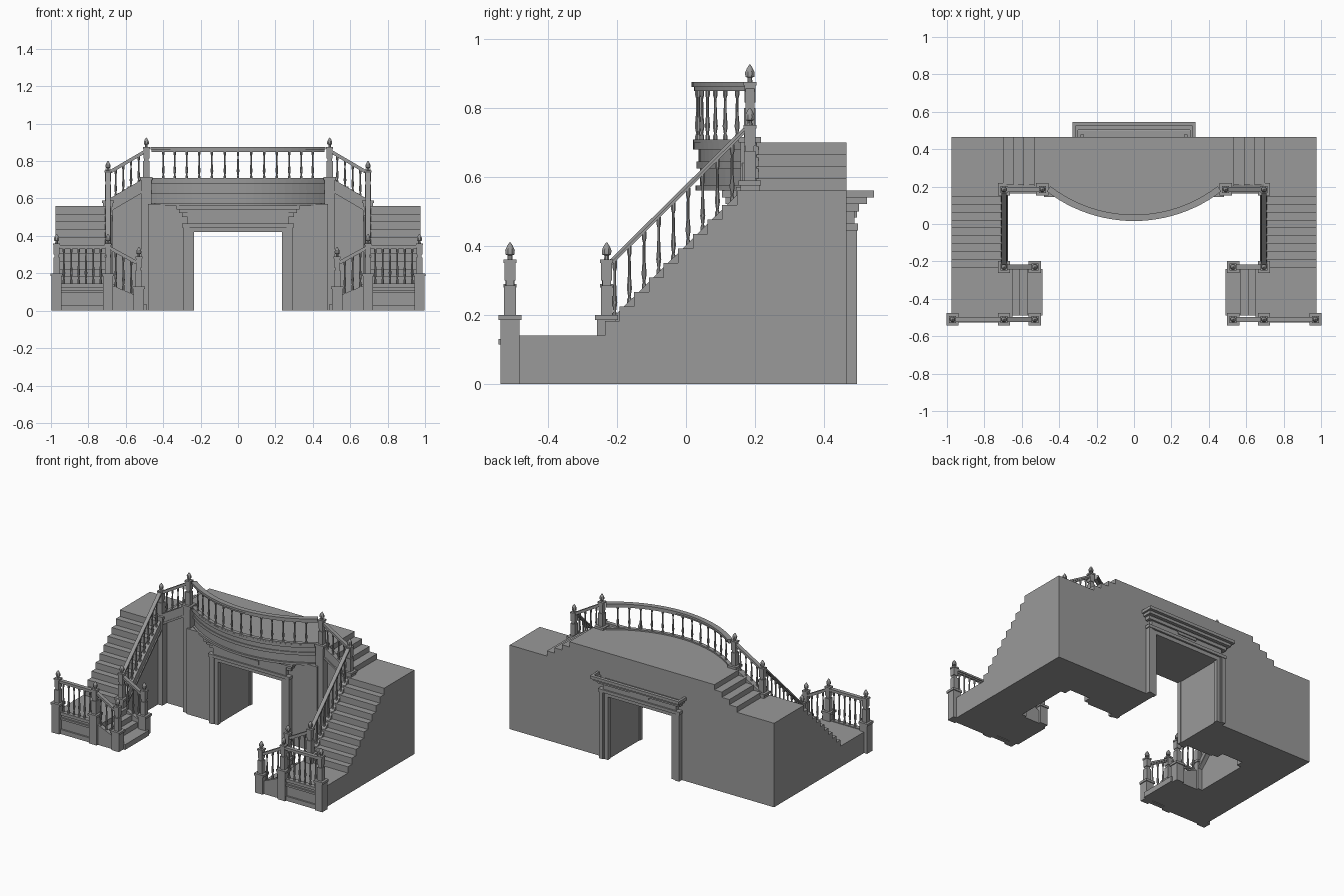
import bpy, bmesh, math
from mathutils import Vector

cube = bpy.data.objects.get("Cube")
if cube:
    bpy.data.objects.remove(cube, do_unlink=True)

stone = bpy.data.materials.new("grey_stone")
stone.use_nodes = True
GREY = (0.32, 0.32, 0.32, 1)
stone.diffuse_color = GREY
stone.node_tree.nodes["Principled BSDF"].inputs["Base Color"].default_value = GREY


def finish(name, bm, mirror=False, smooth=False):
    bmesh.ops.recalc_face_normals(bm, faces=bm.faces)
    me = bpy.data.meshes.new(name)
    bm.to_mesh(me)
    bm.free()
    me.materials.append(stone)
    ob = bpy.data.objects.new(name, me)
    bpy.context.collection.objects.link(ob)
    if mirror:
        mod = ob.modifiers.new("Mirror", "MIRROR")
        mod.use_mirror_merge = False
    if smooth:
        bpy.ops.object.select_all(action="DESELECT")
        ob.select_set(True)
        bpy.context.view_layer.objects.active = ob
        bpy.ops.object.shade_smooth_by_angle(angle=math.radians(40))
    return ob


def prism(bm, pts, axis, a, b):
    """Extrude a 2D outline along an axis from a to b."""
    place = {"x": lambda p, d: (d, p[0], p[1]),
             "y": lambda p, d: (p[0], d, p[1]),
             "z": lambda p, d: (p[0], p[1], d)}[axis]
    face = bm.faces.new([bm.verts.new(place(p, a)) for p in pts])
    res = bmesh.ops.extrude_face_region(bm, geom=[face], use_keep_orig=True)
    move = Vector(place((0, 0), b - a))
    bmesh.ops.translate(bm, vec=move, verts=[g for g in res["geom"] if isinstance(g, bmesh.types.BMVert)])


def box(bm, x0, x1, y0, y1, z0, z1):
    prism(bm, [(x0, y0), (x1, y0), (x1, y1), (x0, y1)], "z", z0, z1)


def strip(bm, path, w, h):
    """Rectangular bar swept along a path, kept upright."""
    path = [Vector(p) for p in path]
    rings = []
    for i, p in enumerate(path):
        t = path[min(i + 1, len(path) - 1)] - path[max(i - 1, 0)]
        side = Vector((-t.y, t.x, 0)).normalized() * w / 2
        up = Vector((0, 0, h / 2))
        rings.append([bm.verts.new(p + q) for q in (side + up, -side + up, -side - up, side - up)])
    for r, s in zip(rings, rings[1:]):
        for k in range(4):
            bm.faces.new((r[k], r[(k + 1) % 4], s[(k + 1) % 4], s[k]))
    bm.faces.new(rings[0])
    bm.faces.new(rings[-1])


def lathe(bm, x, y, z, height, profile, n=8):
    rings = [[bm.verts.new((x + r * math.cos(2 * math.pi * (k + .5) / n),
                            y + r * math.sin(2 * math.pi * (k + .5) / n), z + t * height))
              for k in range(n)] for t, r in profile]
    for r, s in zip(rings, rings[1:]):
        for k in range(n):
            bm.faces.new((r[k], r[(k + 1) % n], s[(k + 1) % n], s[k]))
    bm.faces.new(rings[0])
    bm.faces.new(rings[-1])


SPINDLE = [(0, .007), (.12, .007), (.16, .004), (.3, .008), (.5, .005), (.82, .004), (.88, .007), (1, .007)]
FINIAL = [(0, .008), (.25, .007), (.3, .014), (.55, .015), (.8, .009), (1, .002)]
RISE, RUN = .042, .0425

# side wings: landing, main flight and upper landing
bm = bmesh.new()
profile = [(-.5, 0), (-.5, .14)]
for i in range(10):
    y = -.235 + RUN * i
    profile += [(y, .14 + RISE * i), (y, .14 + RISE * (i + 1))]
profile += [(.465, .56), (.465, 0)]
prism(bm, profile, "x", .70, .975)
box(bm, .65, .70, -.5, -.225, 0, .14)
finish("stair_wing", bm, True)

# short entry steps facing the middle
bm = bmesh.new()
profile = [(.655, 0), (.49, 0)]
for i, x in enumerate((.49, .57, .61, .65)):
    if i:
        profile.append((x, .035 * i))
    profile.append((x, .035 * (i + 1)))
profile.append((.655, .14))
prism(bm, profile, "y", -.49, -.24)
finish("entry_steps", bm, True)

# central block with upper steps and doorway
bm = bmesh.new()
half = [(.24, .42), (.24, 0), (.70, 0)]
for i, x in enumerate((.70, .645, .59, .535)):
    half += [(x, .56 + .035 * i), (x, .56 + .035 * (i + 1))]
prism(bm, half + [(-x, z) for x, z in reversed(half)], "y", .205, .465)
finish("central_block", bm)

bm = bmesh.new()
half = [(.24, .42), (.24, 0), (.48, 0), (.48, .57)]
prism(bm, half + [(-x, z) for x, z in reversed(half)], "y", .145, .21)
finish("front_wall", bm)

# bowed balcony built from stacked mouldings
ARC_Y, ARC_R = .783, .763


def arc(r, a, n):
    return [(r * math.sin(a * (2 * i / n - 1)), ARC_Y - r * math.cos(a * (2 * i / n - 1))) for i in range(n + 1)]


bm = bmesh.new()
for z0, z1, inset in ((.56, .575, .008), (.575, .625, .02), (.625, .645, .01), (.645, .68, .016), (.68, .70, 0)):
    prism(bm, arc(ARC_R - inset, .68, 24) + [(.5, .22), (-.5, .22)], "z", z0, z1)
finish("balcony", bm)

# posts: (x, y, foot height, lift)
POSTS = [(.97, -.51, 0, 0), (.695, -.51, 0, 0), (.53, -.51, 0, -.07),
         (.695, -.23, 0, 0), (.53, -.23, 0, -.07),
         (.695, .185, 0, .39), (.49, .185, 0, .515)]
bm = bmesh.new()
for x, y, foot, lift in POSTS:
    for hw, z0, z1 in ((.0275, foot, .185 + lift), (.033, .185 + lift, .2 + lift), (.012, .2 + lift, .31 + lift),
                       (.017, .2 + lift, .285 + lift), (.016, .3 + lift, .35 + lift), (.019, .35 + lift, .36 + lift)):
        box(bm, x - hw, x + hw, y - hw, y + hw, z0, z1)
finish("newel_posts", bm, True)
bm = bmesh.new()
for x, y, foot, lift in POSTS:
    lathe(bm, x, y, .36 + lift, .05, FINIAL)
finish("post_finials", bm, True, True)

# handrails with a narrow underrail
RAILS = [[(.97, -.51, .345), (.695, -.51, .345)],
         [(.695, -.51, .345), (.53, -.51, .255)],
         [(.695, -.23, .345), (.53, -.23, .255)],
         [(.695, -.23, .345), (.695, .185, .755)],
         [(.695, .185, .74), (.49, .185, .86)]]
bm = bmesh.new()
for path in RAILS:
    strip(bm, path, .026, .012)
    strip(bm, [(x, y, z - .009) for x, y, z in path], .014, .012)
finish("handrails", bm, True)
bm = bmesh.new()
curve = arc(.75, .655, 24)
strip(bm, [(x, y, .868) for x, y in curve], .034, .014)
strip(bm, [(x, y, .856) for x, y in curve], .02, .014)
strip(bm, [(x, y, .704) for x, y in curve], .024, .01)
finish("balcony_rail", bm)

# turned balusters
bm = bmesh.new()
for i in range(9):
    y, z = -.215 + RUN * (i + .2), .14 + RISE * (i + 1)
    lathe(bm, .695, y, z, .335 + .988 * (y + .23) - z, SPINDLE)
for i in range(1, 7):
    lathe(bm, .695 + .275 * i / 7, -.51, .14, .2, SPINDLE)
for i in range(1, 4):
    t = i / 4
    for y in (-.51, -.23):
        lathe(bm, .695 - .165 * t, y, .145 - .07 * t, .19 - .02 * t, SPINDLE)
for i in range(1, 5):
    t = i / 5
    lathe(bm, .695 - .205 * t, .185, .58 + .12 * t, .15, SPINDLE)
finish("stair_balusters", bm, True, True)
bm = bmesh.new()
for x, y in arc(.75, .655, 14)[1:-1]:
    lathe(bm, x, y, .70, .155, SPINDLE)
finish("balcony_balusters", bm, False, True)

# sloping stringers and landing wall bands
bm = bmesh.new()
strip(bm, [(.695, -.23, .145), (.695, .185, .555)], .03, .06)
strip(bm, [(.690, -.23, .12), (.690, .185, .53)], .034, .014)
strip(bm, [(.695, .19, .56), (.49, .19, .68)], .04, .07)
strip(bm, [(.695, .185, .53), (.49, .185, .65)], .045, .014)
for y in (-.51, -.23):
    prism(bm, [(.695, 0), (.695, .145), (.53, .075), (.53, 0)], "y", y - .014, y + .014)
finish("stringers", bm, True)
bm = bmesh.new()
box(bm, .695, .97, -.515, -.495, 0, .14)
for z0, z1 in ((0, .03), (.095, .108), (.125, .145)):
    box(bm, .695, .97, -.526, -.495, z0, z1)
finish("landing_front_wall", bm, True)

# door surrounds on both faces: wall plane and outward direction
for name, wall, d in (("back", .465, 1), ("front", .145, -1)):
    bm = bmesh.new()
    for s in (-1, 1):
        for x0, x1, depth, top in ((.235, .29, .022, .46), (.27, .295, .03, .455), (.26, .285, .026, .45)):
            box(bm, s * x0, s * x1, wall - d * .005, wall + d * depth, 0, top)
    box(bm, -.29, .29, wall - d * .005, wall + d * .022, .42, .46)
    box(bm, -.3, .3, wall - d * .005, wall + d * .034, .445, .465)
    box(bm, -.27, .27, wall - d * .005, wall + d * .024, .465, .53)
    box(bm, -.07, .07, wall, wall + d * .03, .483, .51)
    finish(name + "_door_frame", bm)
    # cornice open at the top
    bm = bmesh.new()
    reach = .08 if d > 0 else .04
    for k, z0, z1 in ((.45, .5, .522), (.75, .522, .54), (1, .54, .56)):
        x, y = .27 + .05 * k, wall + d * reach * k
        strip(bm, [(-x, wall, (z0 + z1) / 2), (-x, y, (z0 + z1) / 2)], .016, z1 - z0)
        strip(bm, [(x, wall, (z0 + z1) / 2), (x, y, (z0 + z1) / 2)], .016, z1 - z0)
        box(bm, -x - .008, x + .008, y - d * .022, y, z0, z1)
    finish(name + "_door_cornice", bm)
